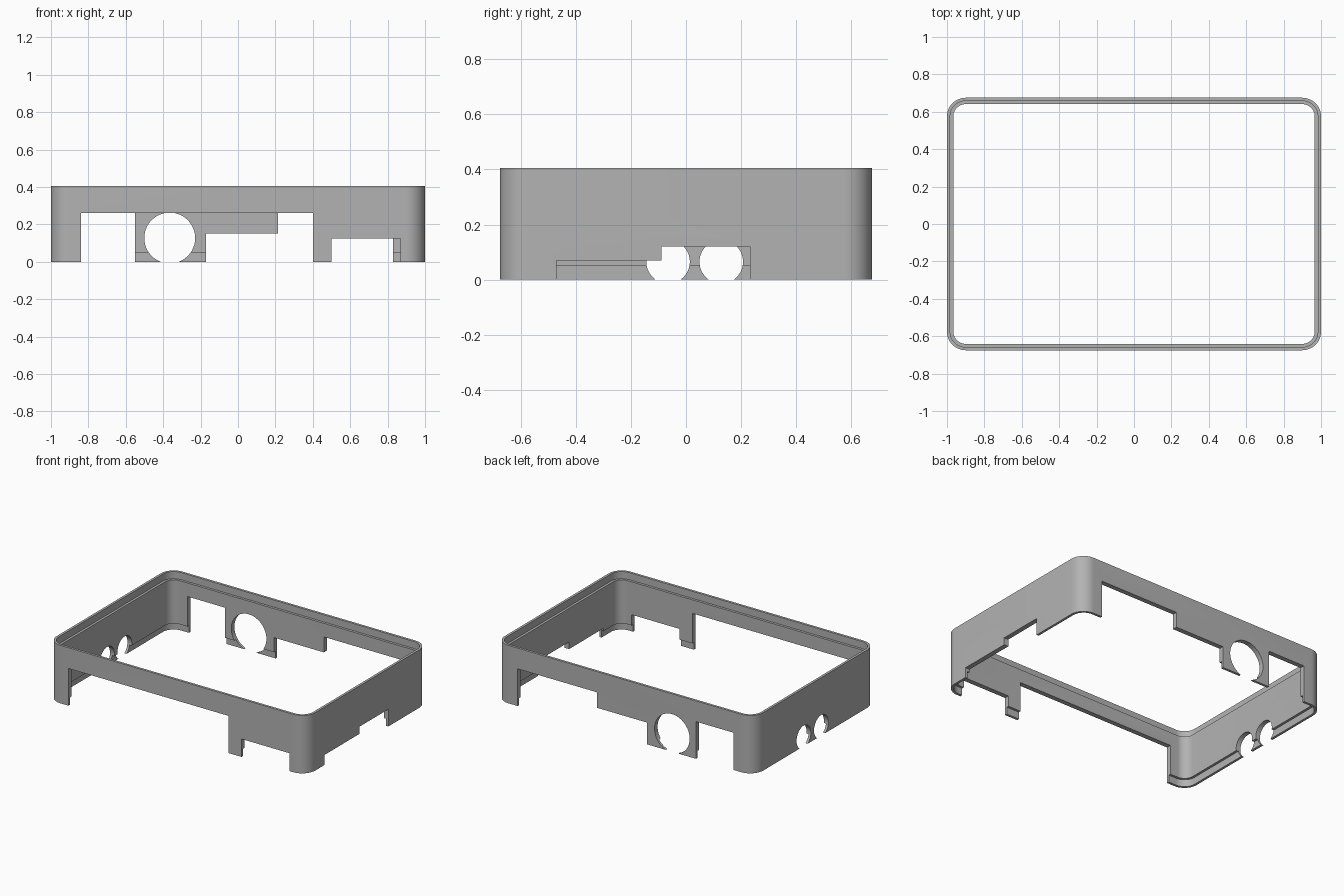
import bpy, bmesh, math

cube = bpy.data.objects.get("Cube")
if cube:
    bpy.data.objects.remove(cube, do_unlink=True)

HALF_X, HALF_Y, HEIGHT = 1.0, 0.675, 0.405
RADIUS, WALL, LIP, STEP = 0.1, 0.034, 0.017, 0.05
SEGMENTS = 12

plastic = bpy.data.materials.new("grey plastic")
plastic.use_nodes = True
colour = (0.45, 0.45, 0.45, 1)
plastic.diffuse_color = colour
plastic.node_tree.nodes["Principled BSDF"].inputs["Base Color"].default_value = colour


def make_object(name, bm):
    bmesh.ops.recalc_face_normals(bm, faces=bm.faces)
    mesh = bpy.data.meshes.new(name)
    bm.to_mesh(mesh)
    bm.free()
    mesh.materials.append(plastic)
    obj = bpy.data.objects.new(name, mesh)
    bpy.context.collection.objects.link(obj)
    return obj


def rounded_ring(bm, inset, z):
    """Rounded rectangle of vertices, concentric with the outer wall."""
    ring = []
    for corner, (sx, sy) in enumerate([(1, 1), (-1, 1), (-1, -1), (1, -1)]):
        for i in range(SEGMENTS + 1):
            a = math.pi / 2 * (corner + i / SEGMENTS)
            r = RADIUS - inset
            ring.append(bm.verts.new((sx * (HALF_X - RADIUS) + r * math.cos(a),
                                      sy * (HALF_Y - RADIUS) + r * math.sin(a), z)))
    return ring


def cut(target, cutter):
    """Subtract the cutter and discard it."""
    mod = target.modifiers.new("cut", 'BOOLEAN')
    mod.operation = 'DIFFERENCE'
    mod.solver = 'EXACT'
    mod.object = cutter
    bpy.context.view_layer.update()
    graph = bpy.context.evaluated_depsgraph_get()
    mesh = bpy.data.meshes.new_from_object(target.evaluated_get(graph))
    target.modifiers.clear()
    target.data = mesh
    bpy.data.objects.remove(cutter, do_unlink=True)


def cut_slot(target, x, y, top):
    """Rectangular opening from below the bottom edge up to top."""
    bm = bmesh.new()
    bmesh.ops.create_cube(bm, size=1)
    for v in bm.verts:
        v.co = (x[v.co.x > 0], y[v.co.y > 0], top if v.co.z > 0 else -0.1)
    cut(target, make_object("slot_cutter", bm))


def cut_hole(target, centre, radius, axis):
    """Round hole through a wall along the given axis."""
    bm = bmesh.new()
    bmesh.ops.create_cone(bm, cap_ends=True, segments=48, radius1=radius,
                          radius2=radius, depth=0.3)
    obj = make_object("hole_cutter", bm)
    obj.rotation_euler = (math.pi / 2, 0, 0) if axis == 'Y' else (0, math.pi / 2, 0)
    obj.location = centre
    cut(target, obj)


# Wall frame with a stepped lip inside the top and bottom edges
bm = bmesh.new()
section = [(0, 0), (0, HEIGHT), (LIP, HEIGHT), (LIP, HEIGHT - STEP),
           (WALL, HEIGHT - STEP), (WALL, STEP), (LIP, STEP), (LIP, 0)]
rings = [rounded_ring(bm, inset, z) for inset, z in section]
for k, ring in enumerate(rings):
    after = rings[(k + 1) % len(rings)]
    for i in range(len(ring)):
        j = (i + 1) % len(ring)
        bm.faces.new((ring[i], ring[j], after[j], after[i]))
frame = make_object("case_frame", bm)

# Front wall openings
front = (-0.8, -0.6)
cut_slot(frame, (-0.84, 0.4), front, 0.26)
cut_slot(frame, (0.5, 0.87), front, 0.125)

# Back wall openings and the round port
back = (0.6, 0.8)
cut_slot(frame, (-0.84, -0.55), back, 0.26)
cut_slot(frame, (-0.17, 0.215), back, 0.152)
cut_slot(frame, (0.215, 0.83), back, 0.26)
cut_hole(frame, (-0.365, HALF_Y, 0.127), 0.136, 'Y')

# Left wall stepped opening
left = (0.9, 1.1)
cut_slot(frame, left, (-0.47, -0.088), 0.07)
cut_slot(frame, left, (-0.088, 0.232), 0.12)

# Right wall pair of round ports
for y in (-0.065, 0.128):
    cut_hole(frame, (-HALF_X, y, 0.065), 0.079, 'X')

# Smooth corners, crisp edges
for obj in bpy.context.selected_objects:
    obj.select_set(False)
frame.select_set(True)
bpy.context.view_layer.objects.active = frame
bpy.ops.object.shade_smooth_by_angle(angle=math.radians(30))
